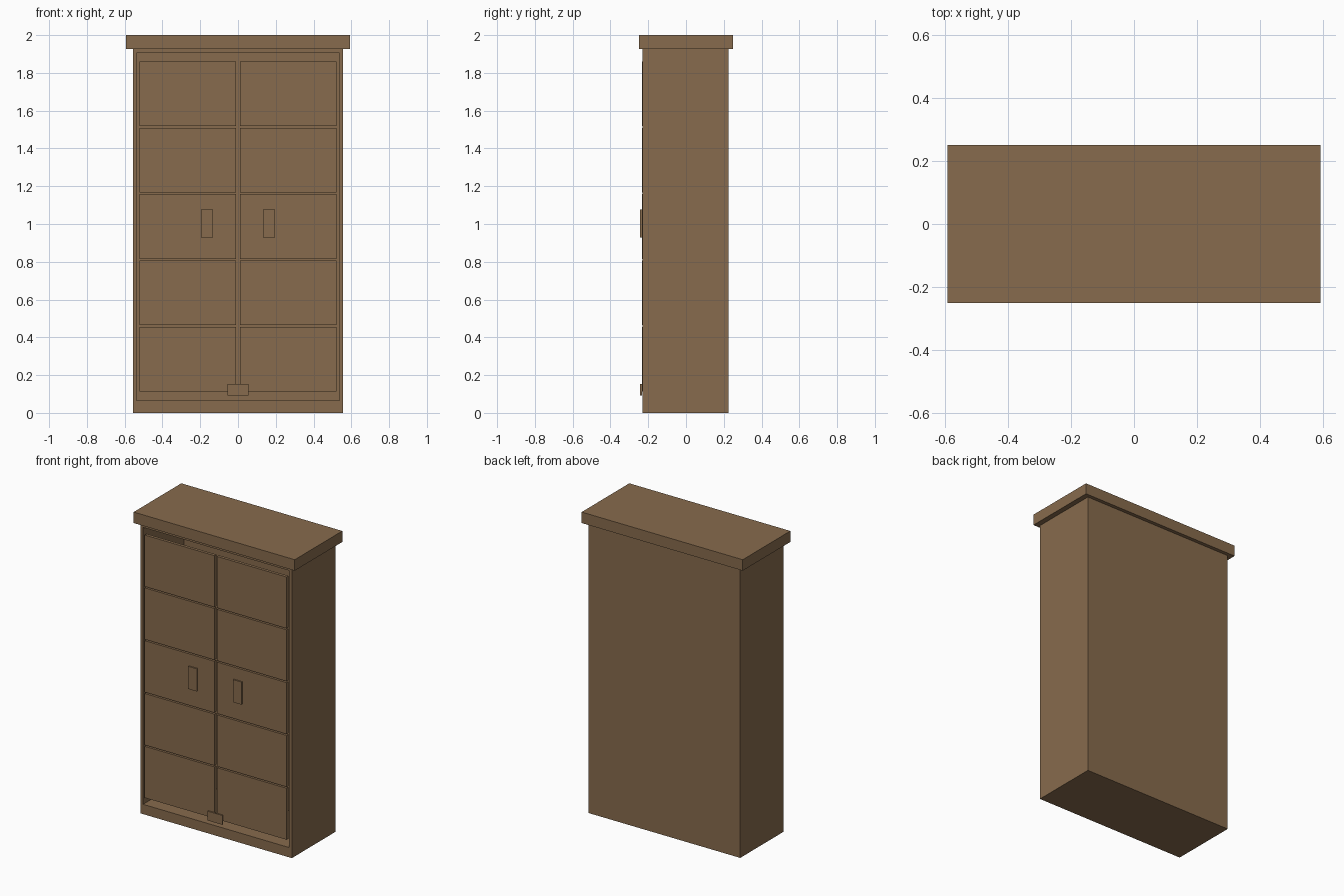
import bpy, bmesh
from mathutils import Vector

if "Cube" in bpy.data.objects:
    bpy.data.objects.remove(bpy.data.objects["Cube"])

wood = bpy.data.materials.new("brown_wood")
wood.diffuse_color = (0.242, 0.147, 0.074, 1.0)
wood.use_nodes = True
wood.node_tree.nodes["Principled BSDF"].inputs["Base Color"].default_value = wood.diffuse_color


def box(name, x, y, z):
    """Axis-aligned box from (min, max) ranges."""
    lo, hi = Vector((x[0], y[0], z[0])), Vector((x[1], y[1], z[1]))
    bm = bmesh.new()
    bmesh.ops.create_cube(bm, size=1.0)
    for v in bm.verts:
        v.co = Vector([(lo[i] + hi[i]) / 2 + v.co[i] * (hi[i] - lo[i]) for i in range(3)])
    mesh = bpy.data.meshes.new(name)
    bm.to_mesh(mesh)
    bm.free()
    mesh.materials.append(wood)
    ob = bpy.data.objects.new(name, mesh)
    bpy.context.collection.objects.link(ob)
    return ob


def pair(name, x, y, z):
    """A box and its mirror image across x = 0."""
    box(name + "_right", x, y, z)
    box(name + "_left", (-x[1], -x[0]), y, z)


# Carcass: plinth, overhanging top, back, sides and inner top board
BASE, TOP = 0.065, 1.927
box("plinth", (-0.557, 0.557), (-0.23, 0.226), (0, BASE))
box("top_slab", (-0.592, 0.592), (-0.25, 0.25), (TOP, 2.0))
box("back_panel", (-0.557, 0.557), (0.202, 0.226), (BASE, TOP))
pair("side_panel", (0.537, 0.557), (-0.23, 0.202), (BASE, TOP))
box("inner_top", (-0.537, 0.537), (-0.23, 0.202), (1.905, TOP))

# Front panels in two columns of five, with open gaps around them
for i in range(5):
    z0 = 0.114 + i * 0.351
    pair("front_panel_%d" % (i + 1), (0.01, 0.522), (-0.234, -0.214), (z0, z0 + 0.342))

# Handles and the latch plate across the two lowest panels
pair("handle", (0.133, 0.196), (-0.243, -0.234), (0.928, 1.078))
box("latch_plate", (-0.055, 0.055), (-0.243, -0.234), (0.092, 0.154))
